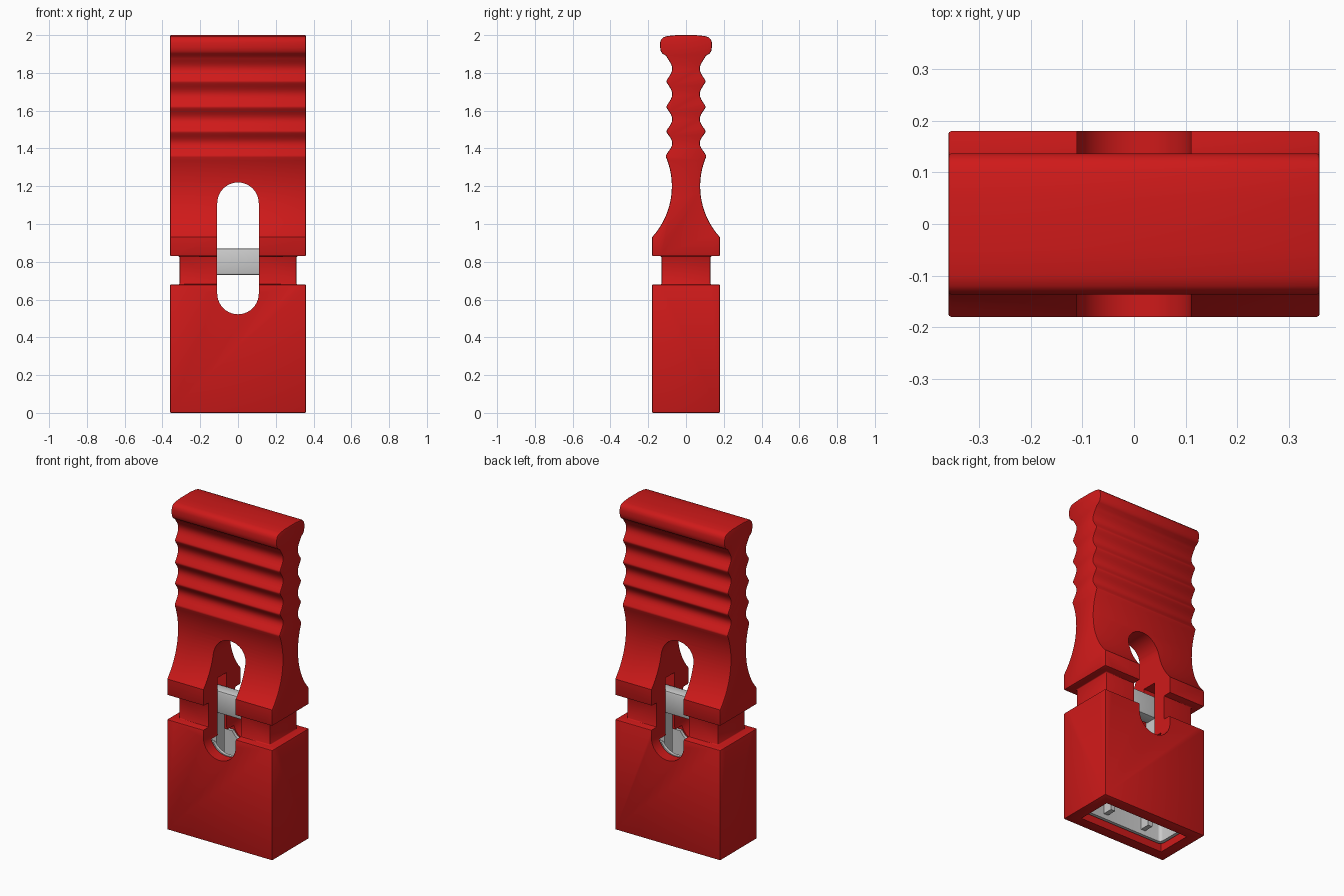
import bpy, bmesh, math

if "Cube" in bpy.data.objects:
    bpy.data.objects.remove(bpy.data.objects["Cube"])


def material(name, rgb):
    m = bpy.data.materials.new(name)
    m.diffuse_color = (*rgb, 1)
    m.use_nodes = True
    m.node_tree.nodes["Principled BSDF"].inputs["Base Color"].default_value = m.diffuse_color
    return m


def prism(name, pts, axis, lo, hi, mat=None):
    """Extrude a 2D outline along one axis (the outline uses the other two)."""
    place = {'x': lambda p, d: (d, p[0], p[1]),
             'y': lambda p, d: (p[0], d, p[1]),
             'z': lambda p, d: (p[0], p[1], d)}[axis]
    bm = bmesh.new()
    ends = [[bm.verts.new(place(p, d)) for p in pts] for d in (lo, hi)]
    n = len(pts)
    for ring in ends:
        bm.faces.new(ring)
    for i in range(n):
        j = (i + 1) % n
        bm.faces.new((ends[0][i], ends[0][j], ends[1][j], ends[1][i]))
    bmesh.ops.recalc_face_normals(bm, faces=bm.faces)
    me = bpy.data.meshes.new(name)
    bm.to_mesh(me)
    bm.free()
    ob = bpy.data.objects.new(name, me)
    bpy.context.collection.objects.link(ob)
    if mat:
        me.materials.append(mat)
    return ob


def box(name, x, y, z, mat=None):
    return prism(name, [(x[0], y[0]), (x[1], y[0]), (x[1], y[1]), (x[0], y[1])],
                 'z', z[0], z[1], mat)


def rounded(hx, hy, r, seg=5):
    pts = []
    for k, (sx, sy) in enumerate([(1, 1), (-1, 1), (-1, -1), (1, -1)]):
        for i in range(seg + 1):
            a = math.pi / 2 * (k + i / seg)
            pts.append((sx * (hx - r) + r * math.cos(a), sy * (hy - r) + r * math.sin(a)))
    return pts


def apply(ob, mod):
    bpy.ops.object.select_all(action='DESELECT')
    bpy.context.view_layer.objects.active = ob
    ob.select_set(True)
    bpy.ops.object.modifier_apply(modifier=mod.name)


def cut(ob, cutter):
    cutter.hide_render = True
    m = ob.modifiers.new('cut', 'BOOLEAN')
    m.operation = 'DIFFERENCE'
    m.solver = 'EXACT'
    m.object = cutter
    apply(ob, m)
    bpy.data.objects.remove(cutter)


def bevel(ob, width, segments=2):
    m = ob.modifiers.new('soften', 'BEVEL')
    m.width = width
    m.segments = segments
    m.limit_method = 'ANGLE'
    m.angle_limit = math.radians(45)
    m.use_clamp_overlap = False
    apply(ob, m)


def smooth(ob):
    bpy.ops.object.select_all(action='DESELECT')
    bpy.context.view_layer.objects.active = ob
    ob.select_set(True)
    bpy.ops.object.shade_smooth_by_angle(angle=math.radians(35))


def slot():
    arc = [(0.11 * math.cos(math.pi * i / 20), 0.11 * math.sin(math.pi * i / 20))
           for i in range(21)]
    return prism('slot_cutter', [(x, 1.11 + z) for x, z in arc] +
                 [(-x, 0.632 - z) for x, z in arc], 'y', -0.4, 0.4)


red = material('red_plastic', (0.62, 0.01, 0.01))

# Side profile: socket, neck, flared waist, grip ridges, rounded head
half = [(0.18, 0), (0.18, 0.68), (0.13, 0.68), (0.13, 0.83), (0.18, 0.83)]
for i in range(19):
    z = 0.93 + (1.36 - 0.93) * i / 18
    half.append((0.475 - math.sqrt(0.16 - (z - 1.2) ** 2), z))
ridges = [1.365, 1.49, 1.62, 1.755, 1.89]
for k in range(4):
    a, b = ridges[k], ridges[k + 1]
    for i in range(1 if k else 0, 11):
        t = i / 10
        half.append((0.105 - 0.032 * math.sin(math.pi * t) ** 1.25, a + (b - a) * t))
half += [(0.125, 1.902), (0.134, 1.916), (0.137, 1.935), (0.137, 1.96), (0.132, 1.977),
         (0.12, 1.989), (0.1, 1.995), (0.05, 2.0)]
outline = half + [(-y, z) for y, z in reversed(half)]
body = prism('plastic_body', outline, 'x', -0.36, 0.36, red)

# Narrow the neck at both ends, then soften edges
for s in (-1, 1):
    cut(body, box('neck_cutter', sorted((s * 0.31, s * 0.5)), (-0.4, 0.4), (0.68, 0.83)))
bevel(body, 0.006)

# Socket cavity, upper pocket and through slot
cut(body, box('socket_cutter', (-0.29, 0.29), (-0.11, 0.11), (-0.1, 0.6)))
cut(body, box('pocket_cutter', (-0.22, 0.22), (-0.045, 0.045), (0.5, 0.95)))
cut(body, slot())
smooth(body)

# Metal sleeve lining the socket
sleeve = prism('metal_sleeve', rounded(0.282, 0.102, 0.03), 'z', 0.04, 0.58)
cut(sleeve, prism('sleeve_cutter', rounded(0.262, 0.082, 0.02), 'z', -0.1, 0.8))
cut(sleeve, slot())
smooth(sleeve)

# Bridge across the slot, with a contact leg at each end
bridge = box('contact_bridge', (-0.2, 0.2), (-0.04, 0.04), (0.73, 0.87))
bevel(bridge, 0.012)
smooth(bridge)
for s in (-1, 1):
    box('contact_leg', sorted((s * 0.12, s * 0.15)), (-0.04, 0.04), (0.3, 0.76))
    for t in (-1, 1):
        box('contact_tine', sorted((s * 0.12, s * 0.15)), sorted((t * 0.02, t * 0.082)),
            (0.07, 0.34))
